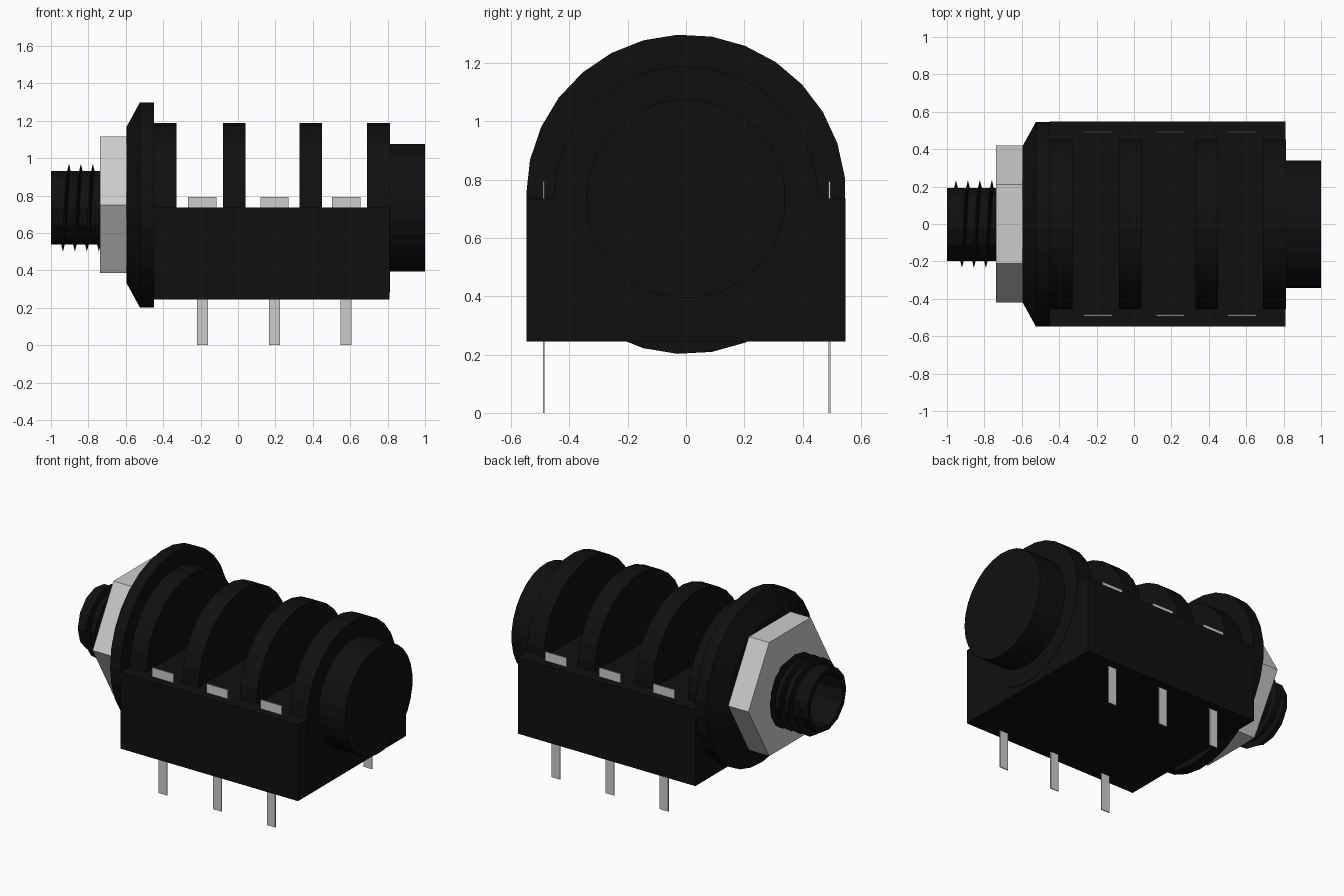
import bpy, bmesh
from math import cos, sin, tau

if "Cube" in bpy.data.objects:
    bpy.data.objects.remove(bpy.data.objects["Cube"])


def material(name, value):
    m = bpy.data.materials.new(name)
    m.use_nodes = True
    colour = (value, value, value, 1)
    m.diffuse_color = colour
    m.node_tree.nodes["Principled BSDF"].inputs["Base Color"].default_value = colour
    return m


black = material("black plastic", 0.005)
metal = material("light metal", 0.6)


def finish(name, bm, mat):
    bmesh.ops.recalc_face_normals(bm, faces=bm.faces)
    mesh = bpy.data.meshes.new(name)
    bm.to_mesh(mesh)
    bm.free()
    mesh.materials.append(mat)
    obj = bpy.data.objects.new(name, mesh)
    bpy.context.collection.objects.link(obj)
    return obj


def box(name, lo, hi, mat):
    bm = bmesh.new()
    bmesh.ops.create_cube(bm, size=1)
    for v in bm.verts:
        v.co = [(a + b) / 2 + c * (b - a) for a, b, c in zip(lo, hi, v.co)]
    return finish(name, bm, mat)


def lathe(name, profile, sides, zc, mat, ring=False):
    """Turn (x, radius) points about the long axis; cap the ends or close the ring."""
    bm = bmesh.new()
    rows = []
    for x, r in profile:
        rows.append([bm.verts.new((x, -r * cos(tau * i / sides), zc + r * sin(tau * i / sides)))
                     for i in range(sides)])
    pairs = list(zip(rows, rows[1:]))
    if ring:
        pairs.append((rows[-1], rows[0]))
    else:
        bm.faces.new(rows[0])
        bm.faces.new(rows[-1])
    for a, b in pairs:
        for i in range(sides):
            j = (i + 1) % sides
            bm.faces.new((a[i], a[j], b[j], b[i]))
    return finish(name, bm, mat)


AXIS = 0.735    # height of the socket axis and of the body's top
HEAD = 0.75     # height of the flange and nut centre
ROUND = 29

# Housing with four round ribs and a rear barrel
box("body", (-0.45, -0.548, 0.245), (0.81, 0.548, AXIS), black)
for i, (a, b) in enumerate([(-0.455, -0.33), (-0.08, 0.04), (0.33, 0.45), (0.69, 0.812)]):
    lathe(f"rib_{i + 1}", [(a, 0.455), (b, 0.455)], ROUND, AXIS, black)
lathe("rear_barrel", [(0.78, 0.342), (1.0, 0.342)], ROUND, AXIS, black)

# Bevelled front flange and hexagonal nut
lathe("flange", [(-0.595, 0.18), (-0.595, 0.42), (-0.525, 0.548), (-0.45, 0.548), (-0.45, 0.18)],
      ROUND, HEAD, black, ring=True)
lathe("hex_nut", [(-0.738, 0.19), (-0.738, 0.421), (-0.595, 0.421), (-0.595, 0.19)],
      6, HEAD, metal, ring=True)

# Hollow neck
lathe("neck", [(-0.45, 0.197), (-1.0, 0.197), (-1.0, 0.165), (-0.46, 0.165)], 13, AXIS, black)

# Spiral thread with a thin triangular section
bm = bmesh.new()
steps, pitch = 16, 0.064
previous = None
for k in range(int(steps * 3.6)):
    angle, x = tau * k / steps, -0.952 + pitch * k / steps
    section = [bm.verts.new((x + dx, r * cos(angle), AXIS - r * sin(angle)))
               for dx, r in ((-0.012, 0.183), (0, 0.235), (0.012, 0.183))]
    if previous:
        for i in range(3):
            j = (i + 1) % 3
            bm.faces.new((previous[i], previous[j], section[j], section[i]))
    else:
        bm.faces.new(section)
    previous = section
bm.faces.new(previous)
finish("thread", bm, black)

# Contact tabs on top and solder pins below, on both sides
for side, y in (("right", -0.488), ("left", 0.492)):
    for i, x in enumerate((-0.19, 0.195, 0.578)):
        box(f"{side}_pin_{i + 1}", (x - 0.03, y - 0.003, 0), (x + 0.03, y + 0.003, 0.26), metal)
        box(f"{side}_tab_{i + 1}", (x - 0.076, y - 0.003, 0.7), (x + 0.076, y + 0.003, 0.793), metal)
